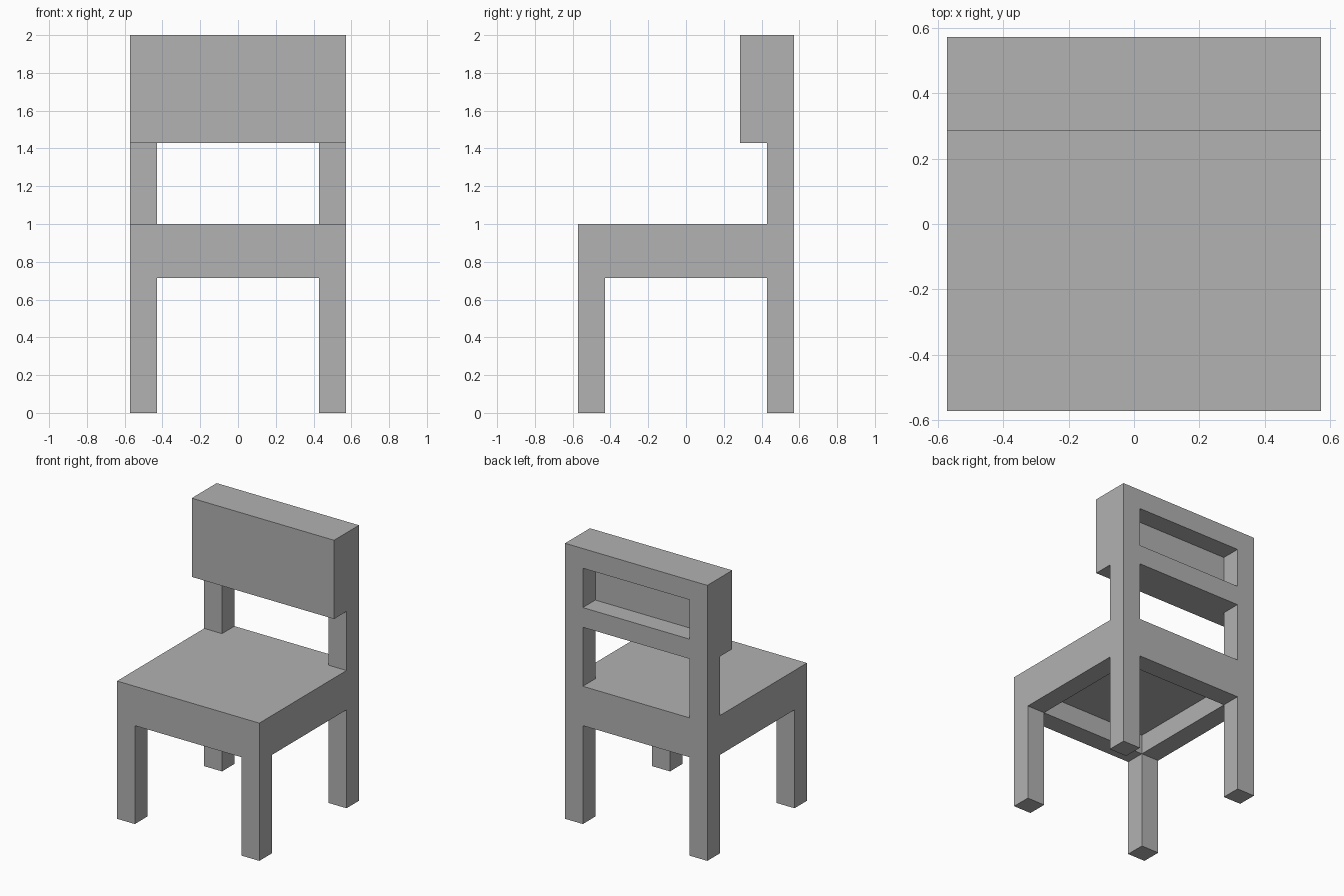
import bpy
import bmesh
from mathutils import Matrix, Vector

U = 1 / 7  # thickness of every bar and panel; all sizes are multiples of it

cube = bpy.data.objects.get("Cube")
if cube:
    bpy.data.objects.remove(cube, do_unlink=True)

grey = bpy.data.materials.new("plain_grey")
grey.use_nodes = True
colour = (0.445, 0.445, 0.445, 1)
grey.diffuse_color = colour
grey.node_tree.nodes["Principled BSDF"].inputs["Base Color"].default_value = colour


def box(name, x, y, z):
    """Flat-sided block spanning the given (low, high) ranges, in units of U."""
    low, high = (Vector(corner) * U for corner in zip(x, y, z))
    bm = bmesh.new()
    bmesh.ops.create_cube(bm, size=1)
    bm.transform(Matrix.Diagonal(high - low).to_4x4())
    mesh = bpy.data.meshes.new(name)
    bm.to_mesh(mesh)
    bm.free()
    mesh.materials.append(grey)
    obj = bpy.data.objects.new(name, mesh)
    obj.location = (low + high) / 2
    bpy.context.collection.objects.link(obj)


FULL, INNER = (-4, 4), (-3, 3)
FRONT, REAR = (-4, -3), (3, 4)

# Legs, rear posts and side aprons, one of each per side
for side, x in (("left", (3, 4)), ("right", (-4, -3))):
    box(f"front_leg_{side}", x, FRONT, (0, 5))
    box(f"rear_post_{side}", x, REAR, (0, 14))
    box(f"side_apron_{side}", x, INNER, (5, 6))

# Seat board over a hollow apron frame
box("seat", FULL, (-4, 3), (6, 7))
box("front_apron", FULL, FRONT, (5, 6))
box("rear_apron", INNER, REAR, (5, 7))

# Backrest board with rails behind it, leaving a recess between them
box("backrest", FULL, (2, 3), (10, 14))
box("back_lower_rail", INNER, REAR, (10, 11))
box("back_top_rail", INNER, REAR, (13, 14))
